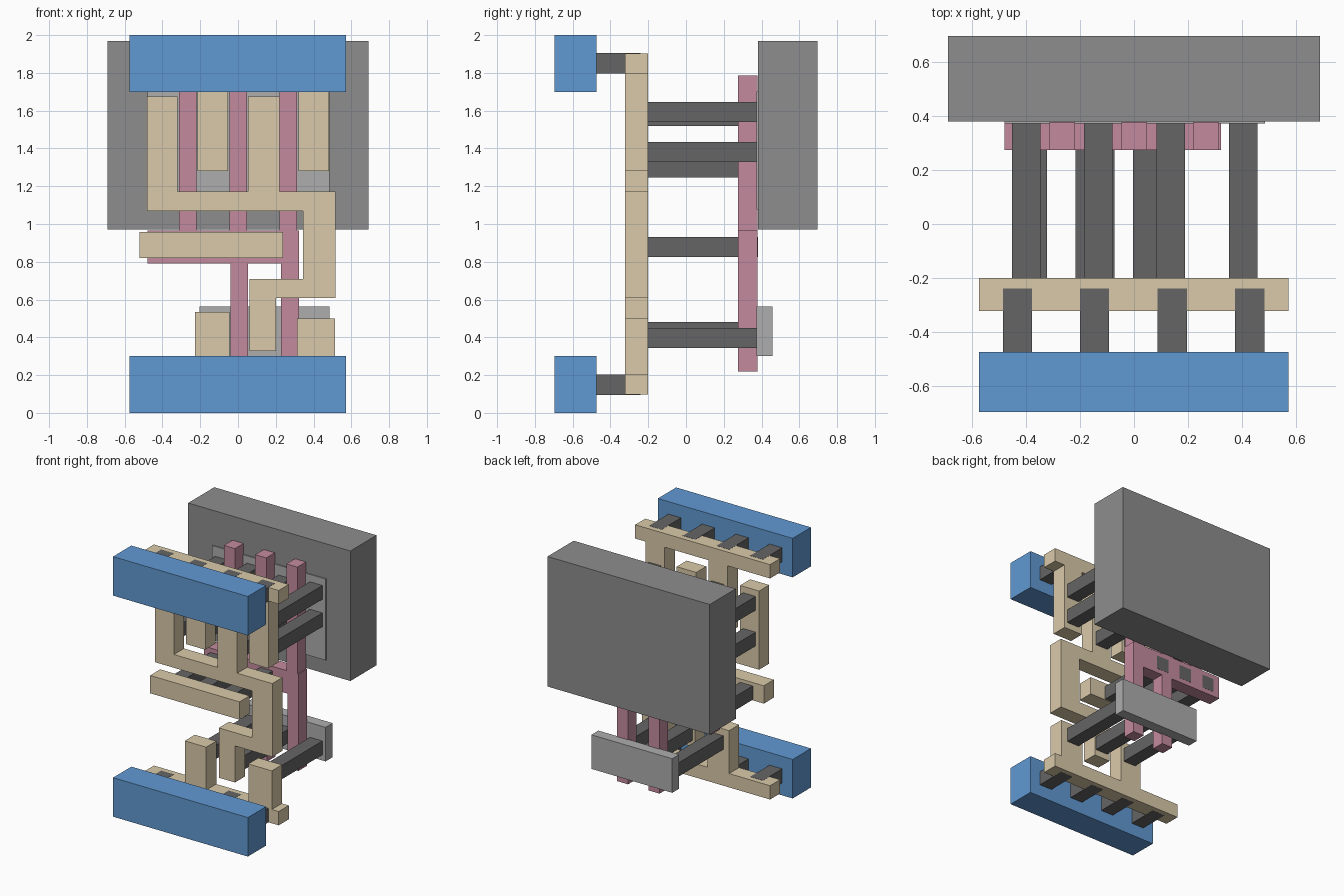
import bpy, bmesh


def material(name, rgb):
    m = bpy.data.materials.new(name)
    m.diffuse_color = (*rgb, 1)
    return m


BLUE = material("blue", (0.12, 0.32, 0.65))
TAN = material("tan", (0.70, 0.59, 0.40))
PINK = material("pink", (0.55, 0.26, 0.34))
DARK = material("dark_grey", (0.13, 0.13, 0.13))
MID = material("mid_grey", (0.27, 0.27, 0.27))
LIGHT = material("light_grey", (0.42, 0.42, 0.42))


def plate(name, profile, y0, y1, mat):
    """Extrude an (x, z) outline from y0 to y1."""
    bm = bmesh.new()
    face = bm.faces.new([bm.verts.new((x, y0, z)) for x, z in profile])
    ext = bmesh.ops.extrude_face_region(bm, geom=[face])
    verts = [g for g in ext["geom"] if isinstance(g, bmesh.types.BMVert)]
    bmesh.ops.translate(bm, verts=verts, vec=(0, y1 - y0, 0))
    bmesh.ops.recalc_face_normals(bm, faces=bm.faces)
    me = bpy.data.meshes.new(name)
    bm.to_mesh(me)
    bm.free()
    me.materials.append(mat)
    ob = bpy.data.objects.new(name, me)
    bpy.context.collection.objects.link(ob)
    return ob


def block(name, x0, x1, y0, y1, z0, z1, mat):
    return plate(name, [(x0, z0), (x1, z0), (x1, z1), (x0, z1)], y0, y1, mat)


# Back well and the two diffusion plates
block("back_well", -0.69, 0.69, 0.38, 0.697, 0.97, 1.97, MID)
block("upper_diffusion", -0.48, 0.485, 0.372, 0.457, 1.077, 1.702, LIGHT)
block("lower_diffusion", -0.203, 0.485, 0.372, 0.457, 0.30, 0.562, LIGHT)

# Gate comb: three upper fingers, shared pad, two lower fingers
plate("gate_comb", [
    (-0.48, 0.79), (-0.04, 0.79), (-0.04, 0.22), (0.054, 0.22), (0.054, 0.79),
    (0.228, 0.79), (0.228, 0.22), (0.322, 0.22), (0.322, 0.965), (0.313, 0.965),
    (0.313, 1.785), (0.219, 1.785), (0.219, 0.965), (0.048, 0.965),
    (0.048, 1.785), (-0.046, 1.785), (-0.046, 0.965), (-0.219, 0.965),
    (-0.219, 1.785), (-0.313, 1.785), (-0.313, 0.965), (-0.48, 0.965),
], 0.275, 0.379, PINK)

# Front wiring layer
Y0, Y1 = -0.322, -0.2
plate("output_wire", [
    (-0.482, 1.07), (0.343, 1.07), (0.343, 0.71), (0.062, 0.71), (0.062, 0.327),
    (0.2, 0.327), (0.2, 0.608), (0.517, 0.608), (0.517, 1.172), (0.219, 1.172),
    (0.219, 1.675), (0.053, 1.675), (0.053, 1.172), (-0.32, 1.172),
    (-0.32, 1.675), (-0.482, 1.675),
], Y0, Y1, TAN)
block("input_bar", -0.522, 0.238, Y0, Y1, 0.82, 0.957, TAN)
plate("upper_supply_wire", [
    (-0.575, 1.797), (-0.215, 1.797), (-0.215, 1.28), (-0.053, 1.28),
    (-0.053, 1.797), (0.321, 1.797), (0.321, 1.28), (0.483, 1.28),
    (0.483, 1.797), (0.572, 1.797), (0.572, 1.903), (-0.575, 1.903),
], Y0, Y1, TAN)
plate("lower_supply_wire", [
    (-0.575, 0.097), (0.572, 0.097), (0.572, 0.203), (0.513, 0.203),
    (0.513, 0.50), (0.313, 0.50), (0.313, 0.203), (-0.045, 0.203),
    (-0.045, 0.533), (-0.227, 0.533), (-0.227, 0.203), (-0.575, 0.203),
], Y0, Y1, TAN)

# Square contact posts
S = 0.053


def post(name, x, z, y0, y1, s=S):
    block(name, x - s, x + s, y0, y1, z - s, z + s, DARK)


for x, zs in ((-0.4, (1.298, 1.573)), (-0.132, (1.382, 1.593)),
              (0.137, (1.298, 1.573)), (0.405, (1.382, 1.593))):
    for z in zs:
        post("upper_contact", x, z, -0.2, 0.38)
for x in (-0.375, -0.163, 0.05):
    post("gate_contact", x, 0.878, -0.2, 0.38)
for x, z in ((-0.125, 0.428), (0.137, 0.428), (0.405, 0.397)):
    post("lower_contact", x, z, -0.2, 0.38)

# Front rails with their short posts
for label, z in (("lower", 0.15), ("upper", 1.85)):
    block(label + "_rail", -0.575, 0.572, -0.697, -0.475, z - 0.15, z + 0.15, BLUE)
    for x in (-0.432, -0.146, 0.142, 0.429):
        post(label + "_rail_post", x, z, -0.475, -0.24, S + 0.001)
